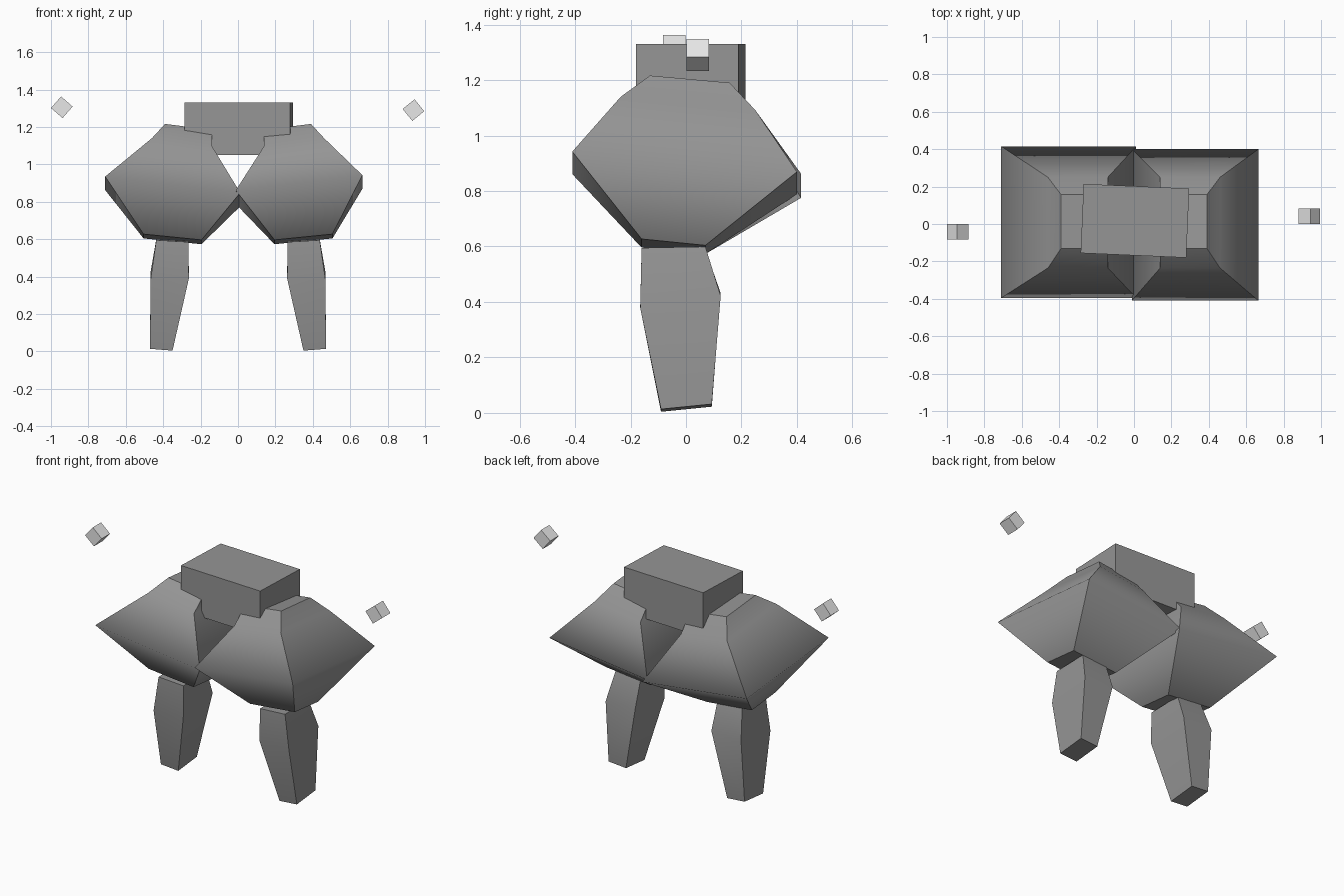
import bpy, bmesh
from math import radians

if "Cube" in bpy.data.objects:
    bpy.data.objects.remove(bpy.data.objects["Cube"], do_unlink=True)


def material(name, value):
    m = bpy.data.materials.new(name)
    m.use_nodes = True
    m.diffuse_color = (value, value, value, 1)
    m.node_tree.nodes["Principled BSDF"].inputs["Base Color"].default_value = (value, value, value, 1)
    return m


dark_grey = material("dark_grey", 0.3)
light_grey = material("light_grey", 0.8)


def finish(name, bm, mat):
    bmesh.ops.recalc_face_normals(bm, faces=bm.faces[:])
    mesh = bpy.data.meshes.new(name)
    bm.to_mesh(mesh)
    bm.free()
    mesh.materials.append(mat)
    obj = bpy.data.objects.new(name, mesh)
    bpy.context.collection.objects.link(obj)
    return obj


def loft(name, side, rings, mat):
    """Stack tilted rectangles; smooth along the height, sharp at corners and caps.
    Ring: inner x, outer x, front y, back y, centre z, z slope outward, z slope backward."""
    bm = bmesh.new()
    loops = []
    for inner, outer, front, back, z, sx, sy in rings:
        mx, my = (inner + outer) / 2, (front + back) / 2
        loops.append([bm.verts.new((side * x, y, z + sx * (x - mx) + sy * (y - my)))
                      for x, y in ((inner, front), (outer, front), (outer, back), (inner, back))])
    for low, high in zip(loops, loops[1:]):
        for i in range(4):
            j = (i + 1) % 4
            bm.faces.new((low[i], low[j], high[j], high[i])).smooth = True
            bm.edges.get((low[i], high[i])).smooth = False
    for cap in (loops[0], loops[-1]):
        for e in bm.faces.new(cap).edges:
            e.smooth = False
    return finish(name, bm, mat)


def box(name, centre, size, mat, rotation):
    bm = bmesh.new()
    bmesh.ops.create_cube(bm, size=1)
    bmesh.ops.scale(bm, vec=size, verts=bm.verts[:])
    obj = finish(name, bm, mat)
    obj.location = centre
    obj.rotation_euler = [radians(a) for a in rotation]
    return obj


# Two leaning body halves, each on one tapered leg
for label, side, outer, lift, shift in (("left", 1, 0.665, 0.01, -0.005), ("right", -1, 0.71, 0, 0.01)):
    loft(label + "_body", side, [
        (0.195, 0.505, -0.16, 0.07, 0.6, 0.1, -0.1),
        (-0.012, outer, -0.405 + shift, 0.405 + shift, 0.855 + lift, 0.12, -0.09),
        (0.14, 0.46, -0.235, 0.25, 1.095, 0.13, -0.1),
        (0.14, 0.39, -0.13, 0.157, 1.187, 0.13, -0.09),
    ], dark_grey)
    loft(label + "_leg", side, [
        (0.35, 0.47, -0.09, 0.093, 0.018, 0.08, 0.1),
        (0.263, 0.468, -0.165, 0.125, 0.405, -0.05, 0.15),
        (0.265, 0.437, -0.16, 0.07, 0.592, 0.06, 0.02),
    ], dark_grey)

# Block head resting between the body halves
box("head", (0.005, 0.017, 1.19), (0.565, 0.37, 0.28), dark_grey, (0, 0, -2.5))

# Small floating cubes as hands
box("right_hand", (-0.942, -0.042, 1.305), (0.082, 0.082, 0.082), light_grey, (0, -49, 0))
box("left_hand", (0.938, 0.042, 1.29), (0.082, 0.082, 0.082), light_grey, (0, -39, 0))
